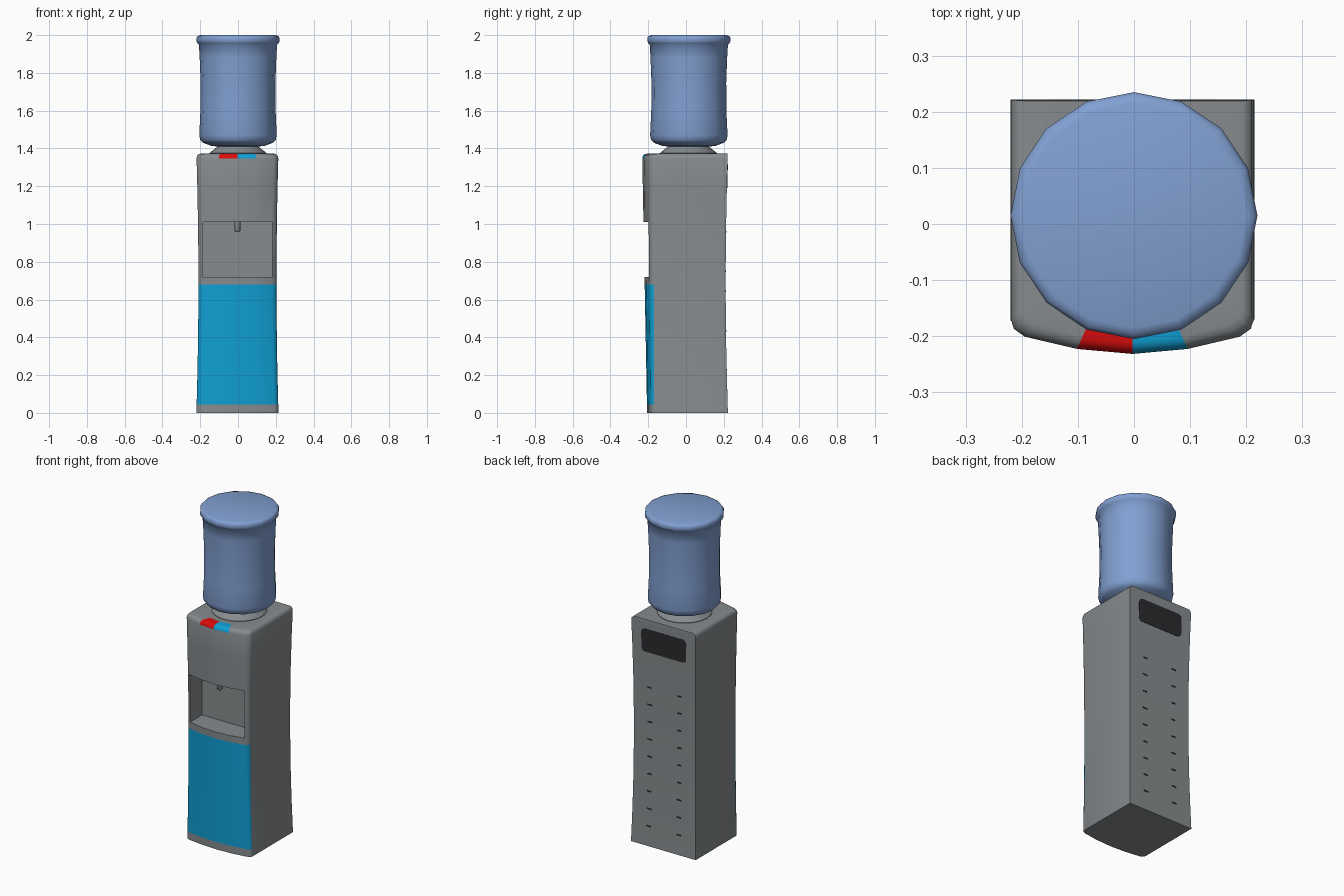
import bpy, bmesh, math

if "Cube" in bpy.data.objects:
    bpy.data.objects.remove(bpy.data.objects["Cube"])


def material(name, rgb):
    m = bpy.data.materials.new(name)
    m.diffuse_color = (*rgb, 1)
    m.use_nodes = True
    m.node_tree.nodes["Principled BSDF"].inputs["Base Color"].default_value = m.diffuse_color
    return m


GREY = material("body grey", (0.24, 0.26, 0.27))
CYAN = material("cyan", (0.005, 0.35, 0.66))
RED = material("red", (0.72, 0.004, 0.004))
BLUE = material("bottle blue", (0.22, 0.35, 0.64))
DARK = material("vent dark", (0.024, 0.023, 0.028))


def make(name, bm, mats, angle=45):
    bmesh.ops.recalc_face_normals(bm, faces=bm.faces)
    me = bpy.data.meshes.new(name)
    bm.to_mesh(me)
    bm.free()
    for m in mats:
        me.materials.append(m)
    ob = bpy.data.objects.new(name, me)
    bpy.context.collection.objects.link(ob)
    if angle:
        smooth(ob, angle)
    return ob


def smooth(ob, angle):
    bpy.ops.object.select_all(action='DESELECT')
    ob.select_set(True)
    bpy.context.view_layer.objects.active = ob
    bpy.ops.object.shade_smooth_by_angle(angle=math.radians(angle))


def loft(bm, rings):
    rows = [[bm.verts.new(p) for p in r] for r in rings]
    n = len(rows[0])
    for a, b in zip(rows, rows[1:]):
        for i in range(n):
            j = (i + 1) % n
            bm.faces.new((a[i], a[j], b[j], b[i]))
    bm.faces.new(rows[0][::-1])
    bm.faces.new(rows[-1])


def lathe(name, profile, cx, cy, seg, mat):
    bm = bmesh.new()
    loft(bm, [[(cx + r * math.cos(2 * math.pi * i / seg),
                cy + r * math.sin(2 * math.pi * i / seg), z)
               for i in range(seg)] for r, z in profile])
    return make(name, bm, [mat], 50)


# Body: lofted rings with a bowed front and a slightly pinched waist
CX = -0.003


def waist(z):
    return 1 - ((z - 0.69) / 0.69) ** 2


def back_y(z):
    return 0.222 - 0.012 * waist(z)


def body_ring(z, inset=0.0):
    w = 0.2175 - 0.011 * waist(z)
    bulge = 0.58 + 0.42 * z / 1.37
    half = [(1.0, 0.0), (0.975, 0.017), (0.885, 0.031), (0.455, 0.053)]
    front = [(-a, b) for a, b in half] + [(0, 0.062)] + half[::-1]
    k = w - inset
    pts = [(CX + a * k, -0.17 - b * bulge + inset, z) for a, b in front]
    yb = back_y(z) - inset * 0.1
    return pts + [(CX + k, yb, z), (CX - k, yb, z)]


levels = [(0, 0), (0.045, 0), (0.2, 0), (0.36, 0), (0.52, 0), (0.68, 0), (0.72, 0),
          (0.87, 0), (1.01, 0), (1.2, 0), (1.347, 0), (1.362, 0.004),
          (1.37, 0.013), (1.372, 0.022), (1.372, 0.06)]
bm = bmesh.new()
loft(bm, [body_ring(z, e) for z, e in levels])
for f in bm.faces:
    c = f.calc_center_median()
    if 0.045 < c.z < 0.68 and c.y < -0.165:
        f.material_index = 1                      # door panel
    elif c.z > 1.347 and c.y < -0.13 and abs(c.x - CX) < 0.09:
        f.material_index = 2 if c.x < CX else 1   # hot and cold buttons
body = make("body", bm, [GREY, CYAN, RED], None)

# Dispensing niche cut into the front
bm = bmesh.new()
bmesh.ops.create_cube(bm, size=1)
for v in bm.verts:
    v.co = (CX + v.co.x * 0.366, -0.24 + v.co.y * 0.32, 0.865 + v.co.z * 0.29)
cutter = make("niche_cutter", bm, [GREY], None)
cutter.hide_render = True
mod = body.modifiers.new("niche", 'BOOLEAN')
mod.operation = 'DIFFERENCE'
mod.solver = 'EXACT'
mod.object = cutter
bpy.context.view_layer.objects.active = body
bpy.ops.object.modifier_apply(modifier=mod.name)
bpy.data.objects.remove(cutter)
smooth(body, 45)

# Tap hanging from the niche ceiling
lathe("tap", [(0.010, 0.957), (0.015, 0.963), (0.015, 1.015)], CX, -0.17, 12, GREY)

# Collar and upturned bottle
lathe("collar", [(0.152, 1.366), (0.152, 1.375), (0.11, 1.408), (0.10, 1.416)],
      0, 0.013, 24, GREY)
lathe("bottle", [(0.09, 1.409), (0.14, 1.413), (0.185, 1.43), (0.2, 1.445), (0.205, 1.47),
                 (0.199, 1.6), (0.198, 1.75), (0.203, 1.88), (0.207, 1.95),
                 (0.215, 1.957), (0.22, 1.968), (0.22, 1.985), (0.214, 1.995), (0.2, 2.0)],
      0, 0.015, 16, BLUE)


# Thin dark plates that follow the back wall
def back_plate(name, x, z, w, h, r):
    outline = []
    for k, (sx, sz) in enumerate([(1, 1), (-1, 1), (-1, -1), (1, -1)]):
        for i in range(5):
            a = math.pi / 2 * (k + i / 4)
            outline.append((x + sx * (w / 2 - r) + r * math.cos(a),
                            z + sz * (h / 2 - r) + r * math.sin(a)))
    bm = bmesh.new()
    loft(bm, [[(px, back_y(pz) + d, pz) for px, pz in outline] for d in (-0.003, 0.002)])
    return make(name, bm, [DARK], 30)


back_plate("rear_handle_recess", CX, 1.245, 0.30, 0.14, 0.025)
for i in range(9):
    for side in (-1, 1):
        back_plate("rear_vent_slot", CX + side * 0.1, 0.12 + i * 0.105, 0.03, 0.008, 0.003)
